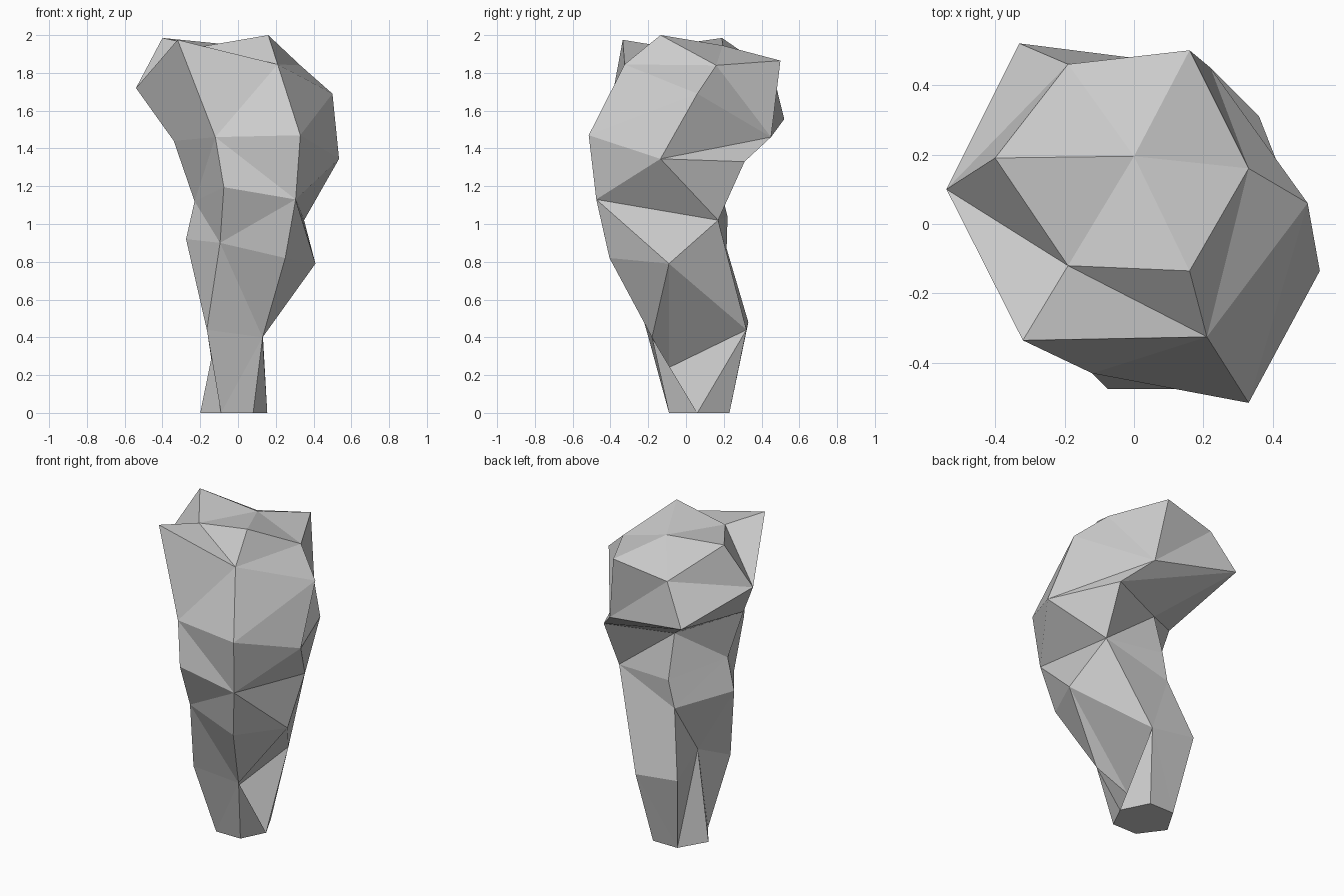
import bpy, bmesh

# Six-sided cross-sections from base to crown, each running
# right, front right, front left, left, back left, back right
rings = [
    [(.155, .06, 0), (.08, -.09, 0), (-.09, -.09, 0), (-.2, .06, 0), (-.1, .23, 0), (.07, .23, 0)],
    [(-.03, -.09, .24), (.13, -.18, .4), (-.165, -.21, .44), (-.09, .01, .54), (-.17, .33, .48), (.13, .32, .44)],
    [(.41, -.09, .79), (.25, -.405, .82), (-.095, -.345, .9), (-.275, -.09, .92), (-.07, .215, .87), (.24, .245, .73)],
    [(.328, -.152, 1.075), (.305, -.475, 1.13), (-.075, -.475, 1.195), (-.23, -.09, 1.12), (-.03, .22, 1.04), (.35, .17, 1.02)],
    [(.535, -.135, 1.345), (.33, -.515, 1.47), (-.12, -.43, 1.46), (-.34, -.09, 1.44), (-.025, .15, 1.31), (.36, .31, 1.33)],
    [(.5, .06, 1.69), (.21, -.325, 1.845), (-.32, -.335, 1.975), (-.54, .1, 1.72), (-.33, .52, 1.555), (.22, .45, 1.46)],
    [(.33, .16, 1.84), (.16, -.135, 2), (-.19, -.12, 1.94), (-.4, .19, 1.985), (-.19, .46, 1.8), (.16, .5, 1.865)],
]
# Which way each band's facets are split (1 = rising to the next column)
splits = ["101010", "011101", "101010", "010101", "001100", "010101"]

bm = bmesh.new()
loops = [[bm.verts.new(p) for p in ring] for ring in rings]

# Faceted side bands
for low, high, flags in zip(loops, loops[1:], splits):
    for i in range(6):
        j = (i + 1) % 6
        if flags[i] == "1":
            tris = [(low[i], low[j], high[j]), (low[i], high[j], high[i])]
        else:
            tris = [(low[i], low[j], high[i]), (low[j], high[j], high[i])]
        for t in tris:
            bm.faces.new(t)

# Flat base and fanned crown
bm.faces.new(loops[0])
centre = bm.verts.new((0, .195, 1.945))
for i in range(6):
    bm.faces.new((loops[-1][i], loops[-1][(i + 1) % 6], centre))

bmesh.ops.recalc_face_normals(bm, faces=bm.faces)
mesh = bpy.data.meshes.new("rock_pillar")
bm.to_mesh(mesh)
bm.free()
bpy.context.collection.objects.link(bpy.data.objects.new("rock_pillar", mesh))
